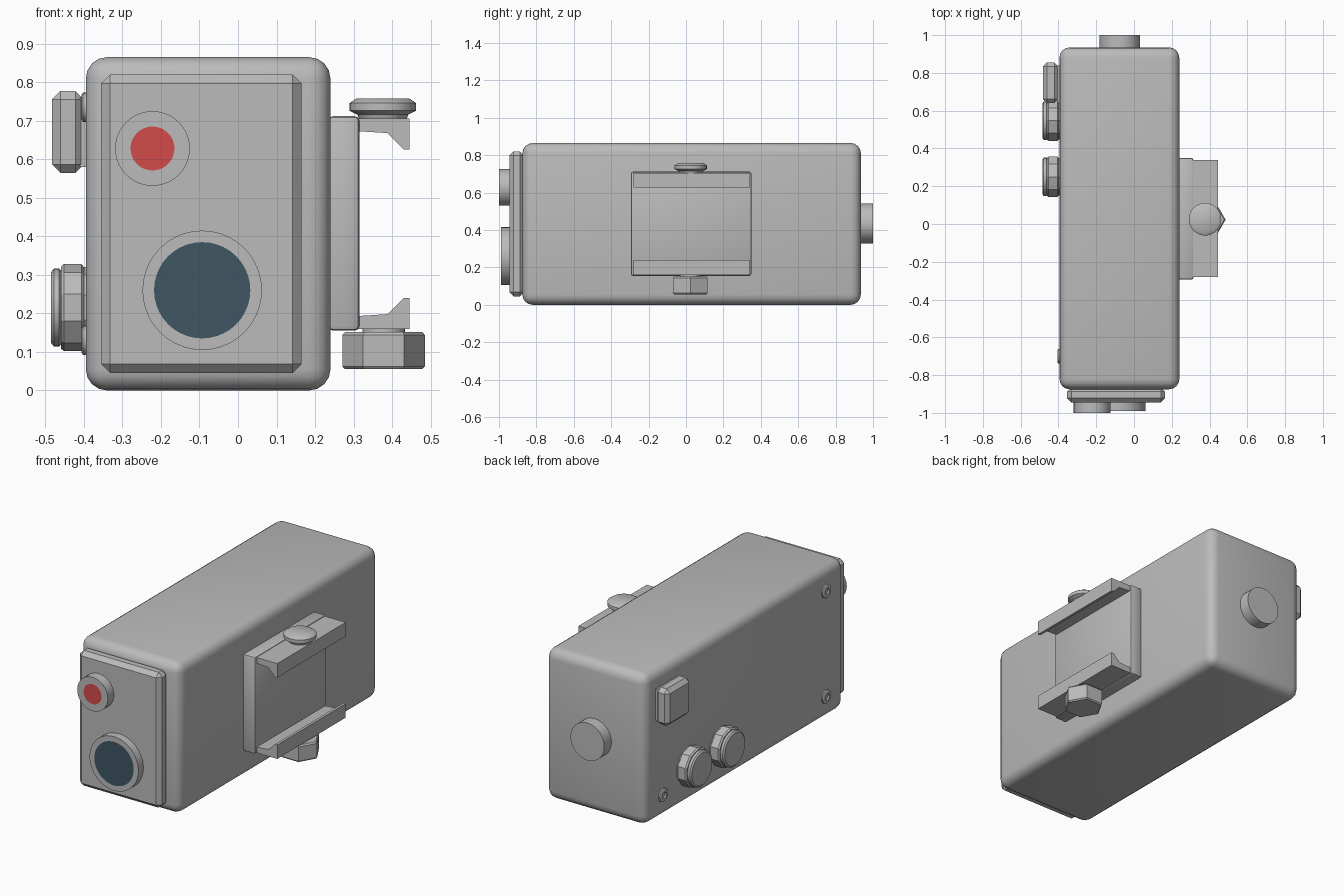
import bpy, bmesh, math
from mathutils import Matrix, Vector

if "Cube" in bpy.data.objects:
    bpy.data.objects.remove(bpy.data.objects["Cube"], do_unlink=True)


def material(name, rgb):
    m = bpy.data.materials.new(name)
    m.use_nodes = True
    m.diffuse_color = (*rgb, 1)
    m.node_tree.nodes["Principled BSDF"].inputs["Base Color"].default_value = (*rgb, 1)
    return m


GREY = material("grey metal", (0.5, 0.5, 0.5))
RED = material("red lens", (0.65, 0.07, 0.07))
BLUE = material("dark blue glass", (0.05, 0.095, 0.125))


def finish(name, bm, mats=(GREY,), bevel=0, segments=1, smooth=True):
    """Turn a bmesh into an object with an optional bevel."""
    bmesh.ops.recalc_face_normals(bm, faces=bm.faces)
    mesh = bpy.data.meshes.new(name)
    bm.to_mesh(mesh)
    bm.free()
    ob = bpy.data.objects.new(name, mesh)
    bpy.context.collection.objects.link(ob)
    for m in mats:
        mesh.materials.append(m)
    bpy.ops.object.select_all(action='DESELECT')
    ob.select_set(True)
    bpy.context.view_layer.objects.active = ob
    if bevel:
        mod = ob.modifiers.new("Bevel", 'BEVEL')
        mod.width, mod.segments = bevel, segments
        mod.limit_method, mod.angle_limit = 'ANGLE', math.radians(40)
        bpy.ops.object.modifier_apply(modifier=mod.name)
    if smooth:
        bpy.ops.object.shade_smooth_by_angle(angle=math.radians(35))
    return ob


def box(name, low, high, bevel=0, segments=1):
    low, high = Vector(low), Vector(high)
    bm = bmesh.new()
    bmesh.ops.create_cube(bm, size=1, matrix=Matrix.Translation((low + high) / 2)
                          @ Matrix.Diagonal((*(high - low), 1)))
    return finish(name, bm, bevel=bevel, segments=segments)


def lathe(name, base, direction, profile, sides=40, mats=(GREY,), lens=None, turn=0):
    """Stack rings of (radius, height) along a direction; the end cap may be a lens."""
    place = (Matrix.Translation(base)
             @ Vector(direction).to_track_quat('Z', 'Y').to_matrix().to_4x4())
    bm = bmesh.new()
    rings = []
    for r, h in profile:
        angles = [turn + math.tau * i / sides for i in range(sides)]
        rings.append([bm.verts.new(place @ Vector((r * math.cos(a), r * math.sin(a), h)))
                      for a in angles])
    for a, b in zip(rings, rings[1:]):
        for i in range(sides):
            j = (i + 1) % sides
            bm.faces.new((a[i], a[j], b[j], b[i]))
    bm.faces.new(rings[0][::-1])
    cap = bm.faces.new(rings[-1])
    if lens is not None:
        cap.material_index = lens
    return finish(name, bm, mats, smooth=sides > 12)


# Housing and front plate
box("housing", (-0.395, -0.875, 0), (0.24, 0.935, 0.865), 0.055, 4)
box("front_plate", (-0.355, -0.945, 0.045), (0.165, -0.865, 0.82), 0.023)

# Front lenses, flush in their bezels
front, left, right = (0, -1, 0), (1, 0, 0), (-1, 0, 0)
lathe("red_lens", (-0.222, -0.94, 0.628), front,
      [(0.097, 0), (0.097, 0.06), (0.057, 0.06)], mats=(GREY, RED), lens=1)
lathe("large_lens", (-0.093, -0.94, 0.26), front,
      [(0.155, 0), (0.155, 0.05), (0.125, 0.05)], mats=(GREY, BLUE), lens=1)

# Rear connector
lathe("rear_connector", (-0.075, 0.925, 0.435), (0, 1, 0), [(0.107, 0), (0.107, 0.075)])

# Mounting plate with two clamping rails
box("mount_plate", (0.235, -0.295, 0.155), (0.315, 0.35, 0.712), 0.012, 2)
rail = [(0.31, 0.273), (0.445, 0.273), (0.445, 0.193), (0.43, 0.193),
        (0.388, 0.235), (0.31, 0.24)]
for side, name in ((1, "upper_rail"), (-1, "lower_rail")):
    bm = bmesh.new()
    face = bm.faces.new([bm.verts.new((x, -0.28, 0.433 + side * z)) for x, z in rail])
    end = bmesh.ops.extrude_face_region(bm, geom=[face])["geom"]
    bmesh.ops.translate(bm, vec=(0, 0.62, 0),
                        verts=[v for v in end if isinstance(v, bmesh.types.BMVert)])
    finish(name, bm, smooth=False)

# Clamp screw head above and hexagonal nut below
lathe("clamp_screw", (0.376, 0.025, 0.7), (0, 0, 1),
      [(0.06, 0), (0.066, 0.016), (0.086, 0.026), (0.086, 0.046), (0.068, 0.058)])
bolt = (0.378, 0.023, 0.16)
lathe("clamp_washer", bolt, (0, 0, -1), [(0.055, 0), (0.055, 0.015)])
lathe("clamp_nut", bolt, (0, 0, -1),
      [(0.1, 0.008), (0.107, 0.016), (0.107, 0.098), (0.1, 0.105)], sides=6,
      turn=math.pi / 2 if abs((Vector((0, 0, -1)).to_track_quat('Z', 'Y')
                               @ Vector((1, 0, 0))).x) < 0.5 else 0)

# Switch block
box("switch_base", (-0.41, 0.655, 0.58), (-0.38, 0.84, 0.76))
box("switch_block", (-0.483, 0.64, 0.565), (-0.4, 0.855, 0.777), 0.022)

# Two faceted knobs with round caps
for y, name in ((0.25, "front_knob"), (0.547, "rear_knob")):
    lathe(name, (-0.39, y, 0.215), right,
          [(0.105, 0), (0.105, 0.01), (0.113, 0.016), (0.113, 0.062), (0.106, 0.07)],
          sides=10, turn=math.pi / 10)
    lathe(name + "_cap", (-0.455, y, 0.215), right,
          [(0.09, 0), (0.101, 0.009), (0.101, 0.023), (0.092, 0.03)])

# Side screws with hexagonal sockets
for i, (y, z) in enumerate(((-0.7, 0.735), (-0.7, 0.13), (0.775, 0.13))):
    bm = bmesh.new()
    lathe(f"side_screw_{i + 1}", (-0.39, y, z), right,
          [(0.038, 0), (0.038, 0.012), (0.032, 0.016), (0.018, 0.016), (0.018, 0.007)],
          sides=24)
    bm.free()
